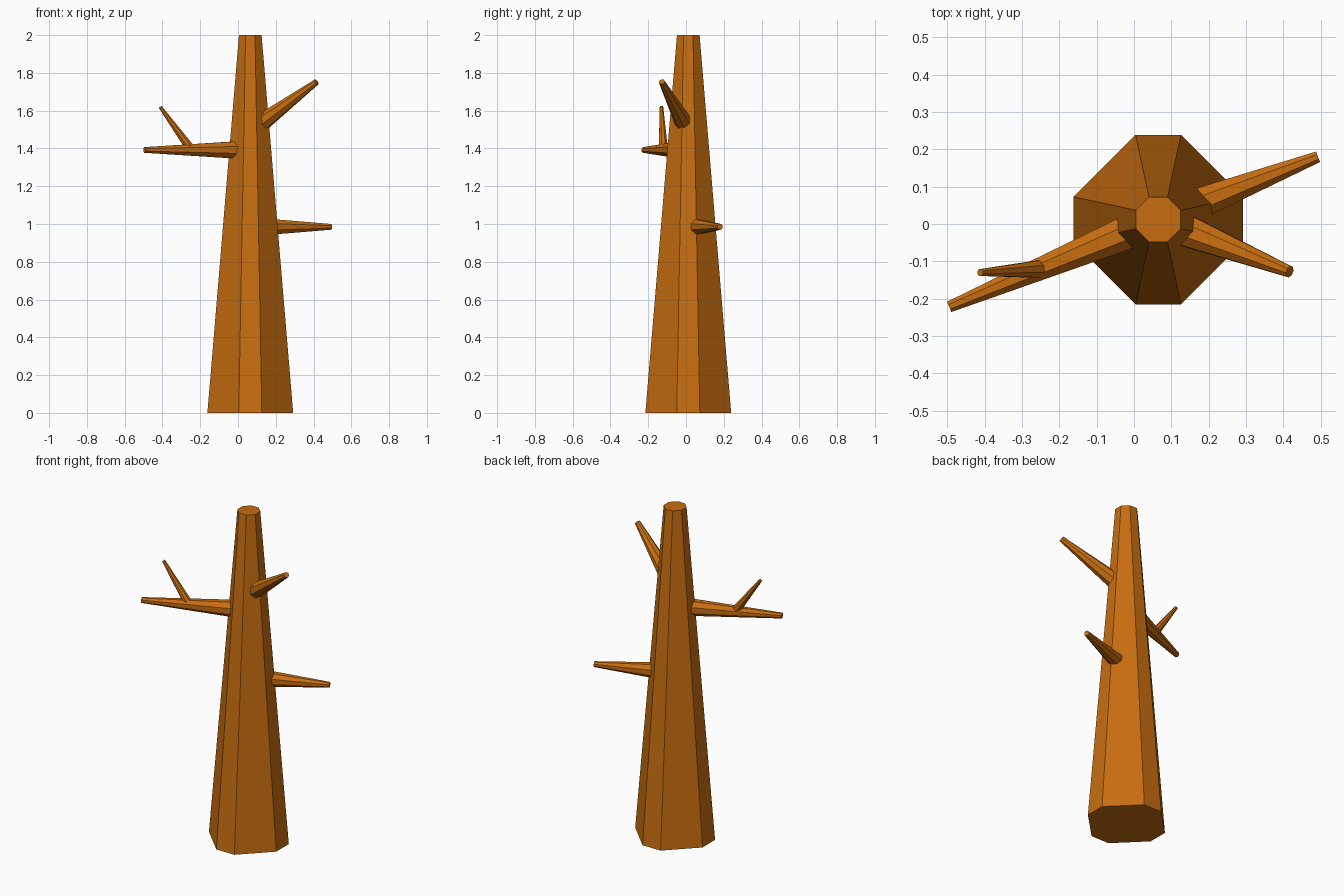
import bpy
import bmesh
import math
from mathutils import Vector

cube = bpy.data.objects.get("Cube")
if cube:
    bpy.data.objects.remove(cube, do_unlink=True)

# Bark colour
bark = bpy.data.materials.new("orange_brown_bark")
bark.use_nodes = True
bark_colour = (0.57, 0.155, 0.005, 1.0)
bark.diffuse_color = bark_colour
bark.node_tree.nodes["Principled BSDF"].inputs["Base Color"].default_value = bark_colour


def octagon(half, edge):
    """Eight-sided outline: a square of half-width 'half' with cut corners."""
    pts = []
    for k in range(4):
        a = k * math.pi / 2
        c, s = math.cos(a), math.sin(a)
        for e in (-edge, edge):
            pts.append((half * c - e * s, half * s + e * c))
    return pts


def tapered_limb(name, start, end, start_outline, end_outline):
    """Loft a closed, flat-sided limb between two outlines."""
    start, end = Vector(start), Vector(end)
    axis = (end - start).normalized()
    if abs(axis.z) > 0.99:
        side = Vector((1, 0, 0))
    else:
        side = Vector((0, 0, 1)).cross(axis).normalized()
    up = axis.cross(side)
    bm = bmesh.new()
    rings = [[bm.verts.new(centre + side * u + up * v) for u, v in outline]
             for centre, outline in ((start, start_outline), (end, end_outline))]
    n = len(start_outline)
    for i in range(n):
        j = (i + 1) % n
        bm.faces.new((rings[0][i], rings[0][j], rings[1][j], rings[1][i]))
    bm.faces.new(list(reversed(rings[0])))
    bm.faces.new(rings[1])
    bmesh.ops.recalc_face_normals(bm, faces=bm.faces)
    mesh = bpy.data.meshes.new(name)
    bm.to_mesh(mesh)
    bm.free()
    mesh.materials.append(bark)
    obj = bpy.data.objects.new(name, mesh)
    bpy.context.collection.objects.link(obj)
    return obj


def regular(half):
    return octagon(half, half * math.tan(math.pi / 8))


# Trunk, with narrow cardinal faces at the foot
TX, TY = 0.065, 0.012
tapered_limb("trunk", (TX, TY, 0), (TX, TY, 2), octagon(0.227, 0.061), regular(0.06))

# Branches growing from the trunk axis
branches = {
    "lower_left_branch": (0.985, (0.493, 0.18, 0.985)),
    "middle_right_branch": (1.392, (-0.495, -0.222, 1.392)),
    "upper_left_branch": (1.492, (0.417, -0.128, 1.753)),
}
for name, (height, tip) in branches.items():
    tapered_limb(name, (TX, TY, height), tip, regular(0.05), regular(0.015))

# Twig on the middle branch
tapered_limb("twig", (-0.245, -0.12, 1.39), (-0.412, -0.13, 1.62),
             regular(0.024), regular(0.009))
